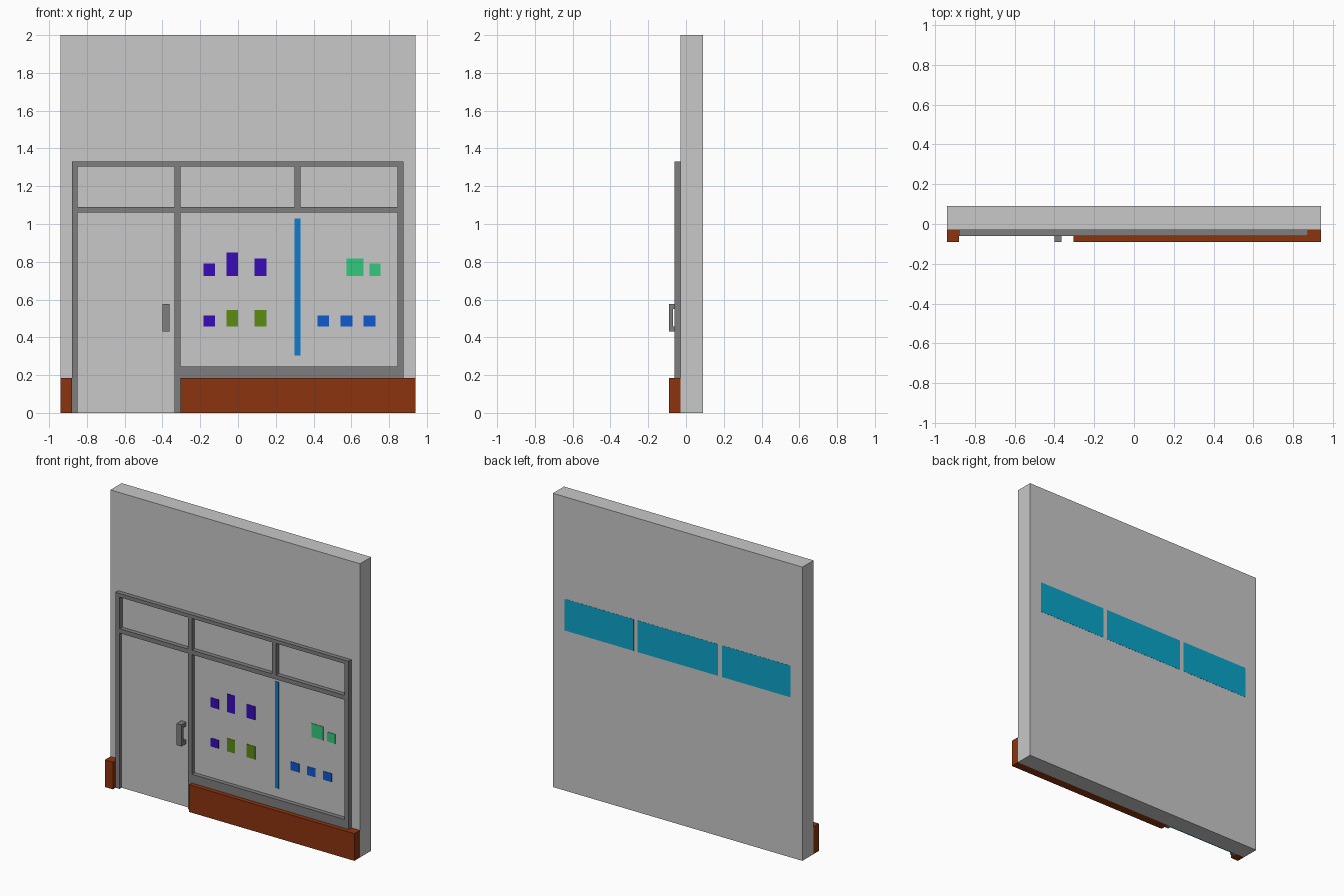
import bpy, bmesh

if "Cube" in bpy.data.objects:
    bpy.data.objects.remove(bpy.data.objects["Cube"])


def lin(c):
    c /= 255
    return c / 12.92 if c <= 0.04045 else ((c + 0.055) / 1.055) ** 2.4


def mat(name, r, g, b):
    m = bpy.data.materials.new(name)
    m.diffuse_color = (lin(r), lin(g), lin(b), 1)
    m.use_nodes = True
    m.node_tree.nodes["Principled BSDF"].inputs["Base Color"].default_value = m.diffuse_color
    return m


WALL = mat("wall_grey", 200, 200, 200)
FRAME = mat("frame_grey", 127, 127, 127)
BRICK = mat("brick_brown", 140, 52, 14)
GLASS = mat("glass_teal", 10, 164, 201)
PURPLE = mat("purple", 56, 12, 182)
OLIVE = mat("olive_green", 92, 140, 18)
MINT = mat("mint_green", 50, 202, 125)
BLUE = mat("blue", 15, 90, 207)
SKY = mat("bar_blue", 14, 124, 205)


def boxes(name, parts, m):
    """One object from boxes given as (x0, x1, y0, y1, z0, z1)."""
    bm = bmesh.new()
    for x0, x1, y0, y1, z0, z1 in parts:
        for v in bmesh.ops.create_cube(bm, size=1)["verts"]:
            v.co = (x1 if v.co.x > 0 else x0,
                    y1 if v.co.y > 0 else y0,
                    z1 if v.co.z > 0 else z0)
    me = bpy.data.meshes.new(name)
    bm.to_mesh(me)
    bm.free()
    me.materials.append(m)
    ob = bpy.data.objects.new(name, me)
    bpy.context.collection.objects.link(ob)
    return ob


W = -0.03   # wall front plane
F = -0.06   # frame front plane

# Wall slab and base course on both sides of the door
boxes("wall", [(-0.94, 0.94, W, 0.09, 0, 2)], WALL)
boxes("base_course", [(-0.94, -0.88, -0.09, W, 0, 0.185),
                      (-0.305, 0.94, -0.09, W, 0, 0.185)], BRICK)

# Shopfront frame: posts, head, transom bar and sill
boxes("frame_posts", [(-0.88, -0.85, F, W, 0, 1.305),
                      (-0.335, -0.305, F, W, 0, 1.305),
                      (0.30, 0.33, F, W, 1.09, 1.305),
                      (0.845, 0.875, F, W, 0.185, 1.305)], FRAME)
boxes("frame_head", [(-0.88, 0.875, F, W, 1.305, 1.33)], FRAME)
boxes("transom_bar", [(-0.85, -0.335, F, W, 1.06, 1.09),
                      (-0.305, 0.845, F, W, 1.06, 1.09)], FRAME)
boxes("window_sill", [(-0.305, 0.845, F, W, 0.185, 0.245)], FRAME)

# Door leaf: grey front, teal underside
door = boxes("door_leaf", [(-0.85, -0.335, W - 0.009, W, 0, 1.06)], WALL)
door.data.materials.append(GLASS)
for p in door.data.polygons:
    if p.normal.z < -0.5:
        p.material_index = 1

# Door pull: bar on two stubs
boxes("door_handle", [(-0.40, -0.363, -0.09, -0.07, 0.43, 0.577),
                      (-0.40, -0.363, -0.07, -0.037, 0.43, 0.457),
                      (-0.40, -0.363, -0.07, -0.037, 0.55, 0.577)], FRAME)

# Transom panes on the back of the wall
boxes("back_transom_panes", [(x0, x1, 0.088, 0.091, 1.09, 1.305) for x0, x1 in
                             ((-0.85, -0.335), (-0.305, 0.30), (0.33, 0.85))], GLASS)


# Painted window display: plates (x0, x1, z0, z1) on the wall front
def plates(name, rects, m):
    boxes(name, [(x0, x1, W - 0.003, W, z0, z1) for x0, x1, z0, z1 in rects], m)


HI, LO = 0.725, 0.457   # shelf heights
plates("window_divider", [(0.30, 0.33, 0.305, 1.03)], SKY)
plates("purple_goods", [(-0.183, -0.123, HI, 0.79), (-0.06, 0.0, HI, 0.848),
                        (0.088, 0.151, HI, 0.817), (-0.183, -0.123, LO, 0.515)], PURPLE)
plates("olive_goods", [(-0.06, 0.0, LO, 0.545), (0.088, 0.151, LO, 0.545)], OLIVE)
plates("mint_goods", [(0.575, 0.665, HI, 0.817), (0.695, 0.755, HI, 0.79)], MINT)
plates("blue_goods", [(x, x + 0.063, LO, 0.515) for x in (0.42, 0.543, 0.665)], BLUE)
